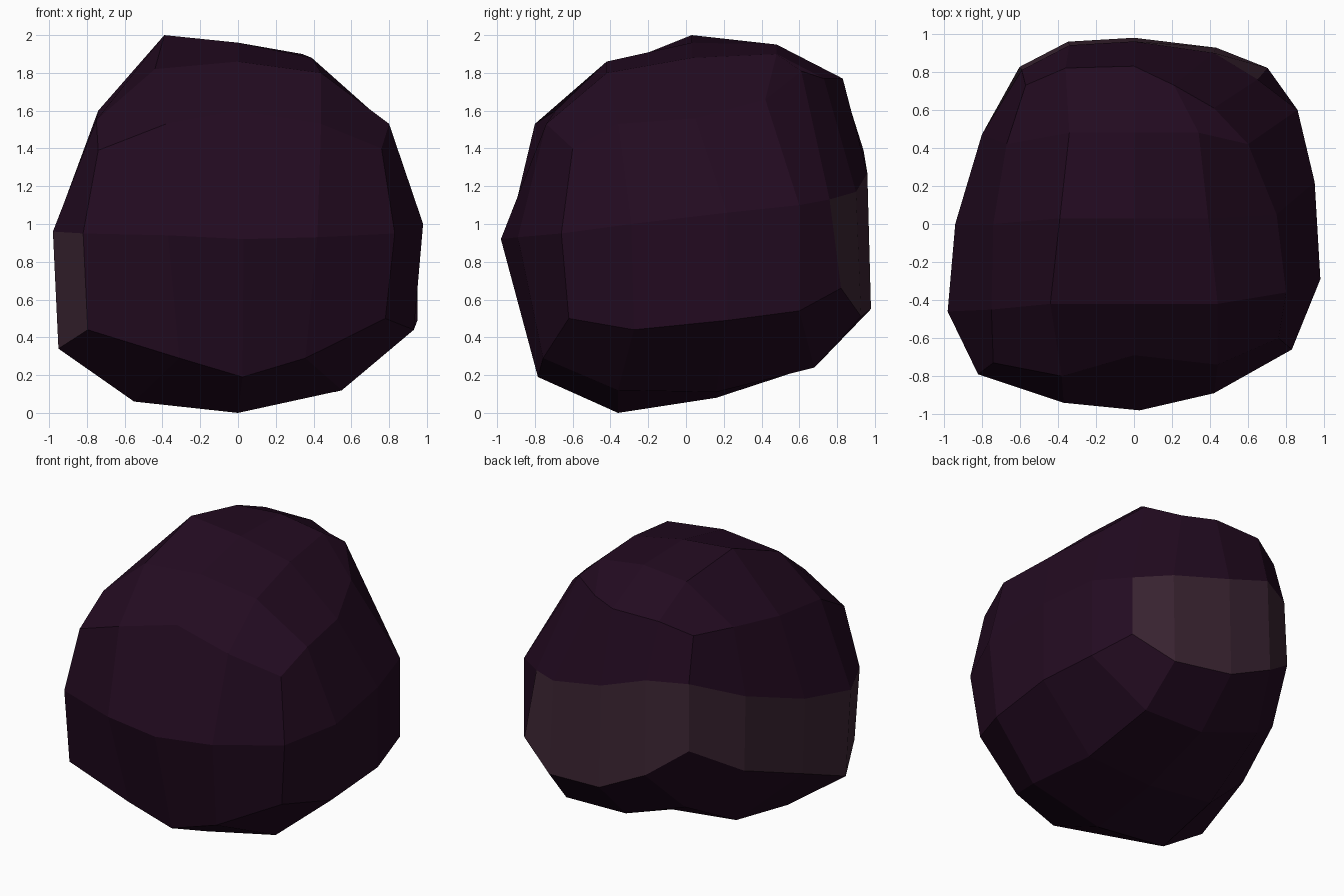
import bpy, bmesh

if "Cube" in bpy.data.objects:
    bpy.data.objects.remove(bpy.data.objects["Cube"])

# Boulder: three 16-point rings (widest, lower, upper) closed by 4 x 4 grid caps.
# Rings start at the front left corner and run front, right, back, left.
MID_XY = [(-.82, -.79), (-.37, -.94), (.03, -.98), (.42, -.89),
          (.83, -.66), (.98, -.29), (.95, .22), (.86, .60),
          (.65, .76), (.42, .90), (0, .96), (-.34, .94),
          (-.59, .81), (-.80, .47), (-.94, 0), (-.98, -.46)]
MID_Z = [.95, .94, .92, .93, .95, 1.0, 1.06, 1.1, 1.13, 1.17, 1.27, 1.39, 1.38, 1.22, 1.06, .96]
LOW_Z = [.44, .29, .19, .29, .50, .44, .49, .54, .66, .51, .55, .72, .91, .68, .52, .34]
LOW_IN = [.97, .84, .80, .85, .94, .95, 1, 1, 1.08, 1.03, 1.02, 1.02, 1.02, .98, .98, .97]
TOP_XY = [(-.74, -.73), (-.38, -.80), (0, -.69), (.44, -.74),
          (.76, -.60), (.80, -.36), (.75, .05), (.60, .42),
          (.42, .61), (.21, .73), (0, .83), (-.36, .82),
          (-.57, .73), (-.67, .42), (-.74, 0), (-.75, -.45)]
TOP_Z = [1.39, 1.53, 1.60, 1.53, 1.40, 1.53, 1.56, 1.66, 1.81, 1.77, 1.77, 1.77,
         1.69, 1.66, 1.60, 1.55]
# Heights of the 3 x 3 inner cap points, front row first
TOP_CAP = [1.82, 1.86, 1.80, 2.0, 1.96, 1.88, 1.92, 1.95, 1.90]
LOW_CAP = [.06, 0, .12, .14, .08, .11, .42, .25, .24]


def material(name, rgb):
    m = bpy.data.materials.new(name)
    m.diffuse_color = (*rgb, 1)
    m.use_nodes = True
    m.node_tree.nodes["Principled BSDF"].inputs["Base Color"].default_value = m.diffuse_color
    return m


bm = bmesh.new()


def ring(outline, heights, inset):
    return [bm.verts.new((x * s, y * s, z))
            for (x, y), s, z in zip(outline, inset, heights)]


def band(lower, upper, is_pale):
    for k in range(16):
        n = (k + 1) % 16
        f = bm.faces.new((lower[k], lower[n], upper[n], upper[k]))
        f.material_index = int(is_pale(k))


def cap(border, heights, dx, taper, dy, y0, flip):
    def inner(i, j):
        return bm.verts.new(((i - 2) * (dx - taper * (j - 1)), y0 + (j - 2) * dy,
                             heights[(j - 1) * 3 + i - 1]))
    grid = {}
    for i in range(5):
        for j in range(5):
            if j == 0:
                grid[i, j] = border[i]
            elif i == 4:
                grid[i, j] = border[4 + j]
            elif j == 4:
                grid[i, j] = border[12 - i]
            elif i == 0:
                grid[i, j] = border[16 - j]
            else:
                grid[i, j] = inner(i, j)
    for i in range(4):
        for j in range(4):
            q = [grid[i, j], grid[i + 1, j], grid[i + 1, j + 1], grid[i, j + 1]]
            bm.faces.new(q[::-1] if flip else q)


low = ring(MID_XY, LOW_Z, LOW_IN)
mid = ring(MID_XY, MID_Z, [1] * 16)
top = ring(TOP_XY, TOP_Z, [1] * 16)
band(low, mid, lambda k: k >= 8)      # paler stone along the back and left
band(mid, top, lambda k: False)
cap(top, TOP_CAP, .44, .05, .45, .03, False)
cap(low, LOW_CAP, .55, .04, .52, .16, True)
bmesh.ops.recalc_face_normals(bm, faces=bm.faces)

mesh = bpy.data.meshes.new("boulder")
bm.to_mesh(mesh)
bm.free()
mesh.materials.append(material("dark purple stone", (.0165, .0032, .0148)))
mesh.materials.append(material("pale mauve stone", (.0460, .0190, .0340)))
bpy.context.collection.objects.link(bpy.data.objects.new("boulder", mesh))
